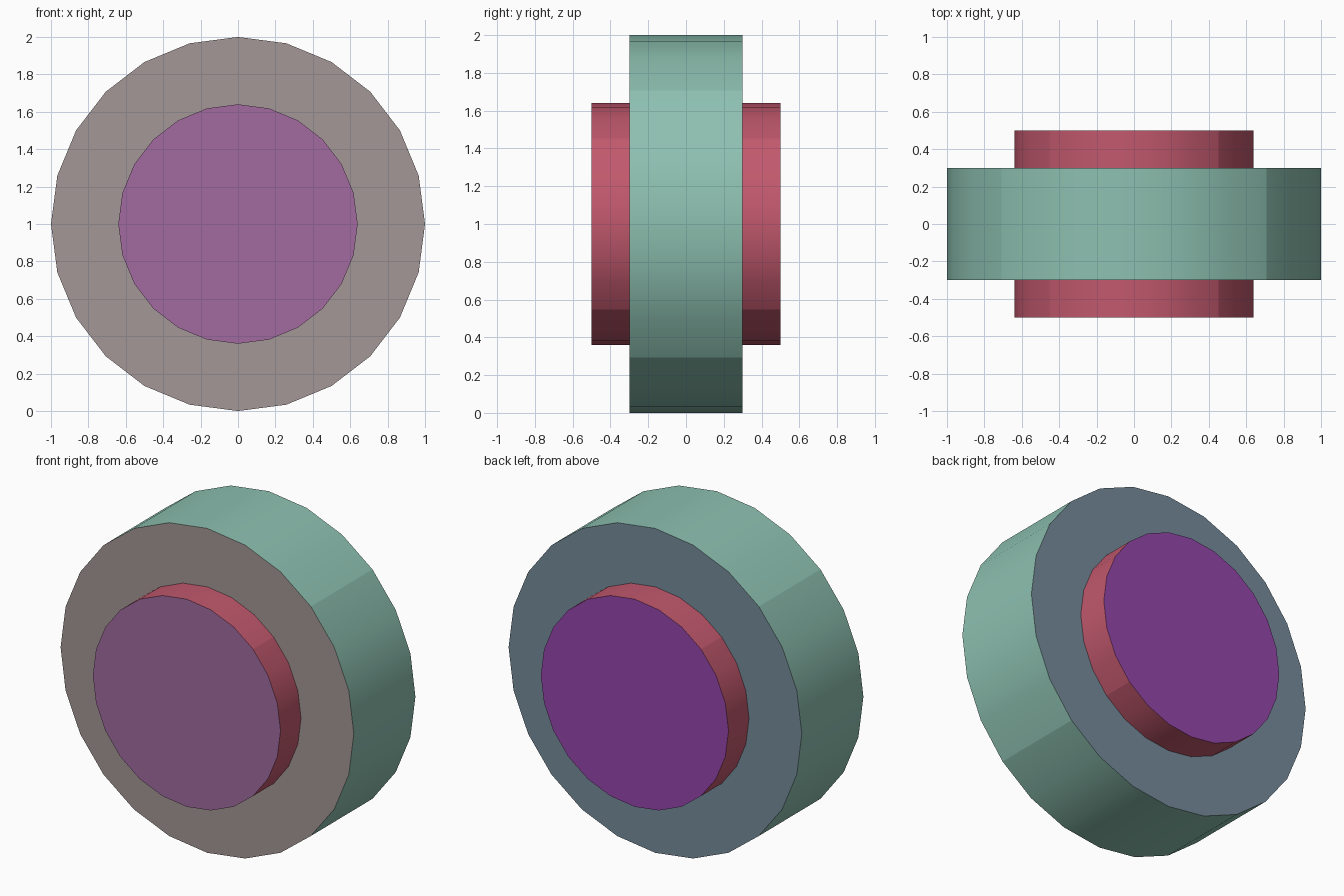
import bpy
import bmesh
import math
from mathutils import Matrix

if "Cube" in bpy.data.objects:
    bpy.data.objects.remove(bpy.data.objects["Cube"])

SIDES = 24


def material(name, rgb):
    mat = bpy.data.materials.new(name)
    mat.diffuse_color = [(c / 255) ** 2.2 for c in rgb] + [1.0]
    mat.use_nodes = True
    mat.node_tree.nodes["Principled BSDF"].inputs["Base Color"].default_value = mat.diffuse_color
    return mat


def disc(name, radius, width, side, front, back):
    """Solid cylinder lying along y, with its own rim, front and back colours."""
    bm = bmesh.new()
    place = Matrix.Translation((0, 0, 1)) @ Matrix.Rotation(math.pi / 2, 4, 'X')
    bmesh.ops.create_cone(bm, cap_ends=True, segments=SIDES, radius1=radius,
                          radius2=radius, depth=width, matrix=place)
    bm.normal_update()
    for face in bm.faces:
        ny = face.normal.y
        face.material_index = 1 if ny < -0.5 else 2 if ny > 0.5 else 0
        face.smooth = face.material_index == 0
    # Creases: around both caps and along the four diagonals of the rim
    for edge in bm.edges:
        a, b = (v.co for v in edge.verts)
        on_cap = abs(a.y - b.y) < 1e-4
        diagonal = abs(abs(a.x) - abs(a.z - 1)) < 1e-3
        edge.smooth = not (on_cap and any(abs(f.normal.y) > 0.5 for f in edge.link_faces)
                           or not on_cap and diagonal)
    mesh = bpy.data.meshes.new(name)
    bm.to_mesh(mesh)
    bm.free()
    for mat in (side, front, back):
        mesh.materials.append(mat)
    obj = bpy.data.objects.new(name, mesh)
    bpy.context.collection.objects.link(obj)
    return obj


# Wide outer ring of the wheel
disc("wheel", 1.0, 0.6,
     material("teal", (140, 191, 175)),
     material("taupe", (162, 150, 149)),
     material("slate", (118, 139, 154)))

# Hub sticking out on both sides
disc("hub", 0.64, 1.0,
     material("red", (192, 89, 109)),
     material("mauve", (160, 106, 158)),
     material("purple", (149, 72, 171)))
